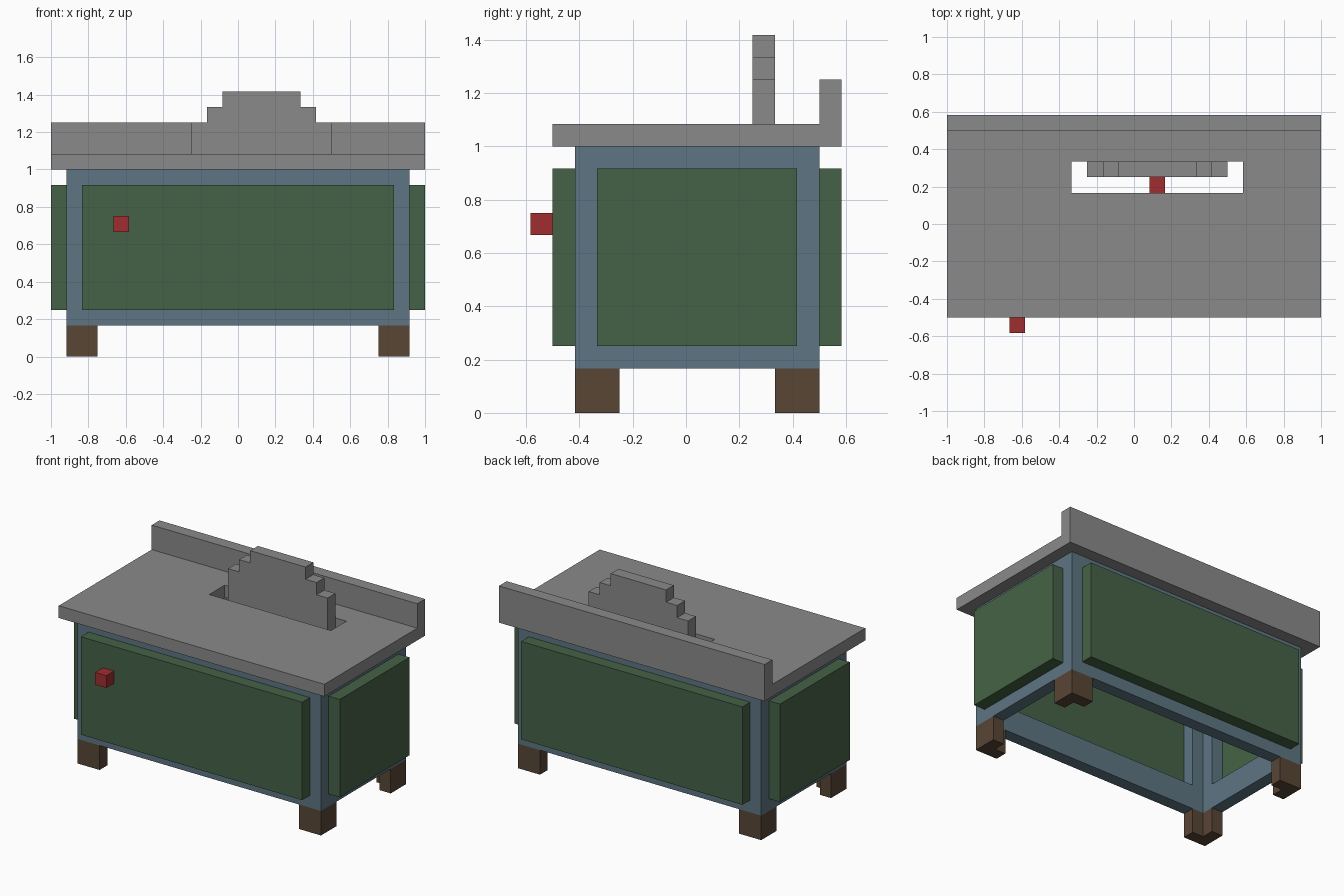
import bpy
import bmesh
from mathutils import Vector

U = 1 / 12          # block size
CY = 0.5            # depth centre of the cabinet, in blocks

cube = bpy.data.objects.get("Cube")
if cube:
    bpy.data.objects.remove(cube, do_unlink=True)


def material(name, rgb):
    m = bpy.data.materials.new(name)
    m.use_nodes = True
    m.diffuse_color = (*rgb, 1)
    m.node_tree.nodes["Principled BSDF"].inputs["Base Color"].default_value = (*rgb, 1)
    return m


GREY = material("steel grey", (0.254, 0.254, 0.254))
BLUE = material("frame blue", (0.109, 0.178, 0.227))
GREEN = material("panel green", (0.060, 0.122, 0.061))
BROWN = material("foot brown", (0.098, 0.061, 0.036))
RED = material("button red", (0.352, 0.026, 0.030))


def prism(name, mat, outline, axis, lo, hi):
    """Extrude an outline (in blocks) along an axis from lo to hi."""
    bm = bmesh.new()
    verts = []
    for a, b in outline:
        co = [a, b]
        co.insert(axis, lo)
        verts.append(bm.verts.new(Vector(co) * U))
    face = bm.faces.new(verts)
    out = bmesh.ops.extrude_face_region(bm, geom=[face])
    shift = Vector((0, 0, 0))
    shift[axis] = (hi - lo) * U
    moved = [g for g in out["geom"] if isinstance(g, bmesh.types.BMVert)]
    bmesh.ops.translate(bm, vec=shift, verts=moved)
    bmesh.ops.recalc_face_normals(bm, faces=bm.faces)
    mesh = bpy.data.meshes.new(name)
    bm.to_mesh(mesh)
    bm.free()
    mesh.materials.append(mat)
    obj = bpy.data.objects.new(name, mesh)
    bpy.context.collection.objects.link(obj)
    return obj


def box(name, mat, x, y, z):
    (x0, x1), (y0, y1) = sorted(x), sorted(y)
    return prism(name, mat, [(x0, y0), (x1, y0), (x1, y1), (x0, y1)], 2, *z)


# Worktop with raised back edge, one profile along x, cut by the blade slot
worktop = prism("worktop", GREY,
                [(-6, 12), (7, 12), (7, 15), (6, 15), (6, 13), (-6, 13)], 0, -12, 12)
cutter = box("slot_cutter", GREY, (-4, 7), (2, 4), (11, 14))
cutter.hide_render = True
cut = worktop.modifiers.new("slot", "BOOLEAN")
cut.operation = "DIFFERENCE"
cut.solver = "EXACT"
cut.object = cutter
bpy.context.view_layer.objects.active = worktop
bpy.ops.object.modifier_apply(modifier="slot")
bpy.data.objects.remove(cutter, do_unlink=True)

# Stepped round saw blade: quarter outline mirrored both ways
quarter = [(4.5, 2.5), (3.5, 2.5), (3.5, 3.5), (2.5, 3.5), (2.5, 4.5)]
upper = quarter + [(-x, z) for x, z in reversed(quarter)]
ring = upper + [(-x, -z) for x, z in upper]
prism("saw_blade", GREY, [(x + 1.5, z + 12.5) for x, z in ring], 1, 3, 4)
box("blade_axle", RED, (1, 2), (2, 3), (11, 12))

# L-shaped corner posts and feet
for sx, side in ((1, "left"), (-1, "right")):
    for sy, end in ((1, "back"), (-1, "front")):
        corner = [(11, 5.5), (9, 5.5), (9, 4.5), (10, 4.5), (10, 3.5), (11, 3.5)]
        plan = [(sx * x, CY + sy * y) for x, y in corner]
        prism(f"{end}_{side}_post", BLUE, plan, 2, 2, 12)
        prism(f"{end}_{side}_foot", BROWN, plan, 2, 0, 2)

# Rails between the posts, and the cladding panels
for level, z in (("lower", (2, 4)), ("upper", (10, 12))):
    for s, side, end in ((1, "left", "back"), (-1, "right", "front")):
        box(f"{end}_{level}_rail", BLUE, (-9, 9), (CY + s * 4.5, CY + s * 5.5), z)
        box(f"{side}_{level}_rail", BLUE, (s * 10, s * 11), (CY - 3.5, CY + 3.5), z)
for s, side, end in ((1, "left", "back"), (-1, "right", "front")):
    box(f"{end}_panel", GREEN, (-10, 10), (CY + s * 5.5, CY + s * 6.5), (3, 11))
    box(f"{side}_panel", GREEN, (s * 11, s * 12), (CY - 4.5, CY + 4.5), (3, 11))

# Front switch
box("power_button", RED, (-8, -7), (-7, -6), (8, 9))
